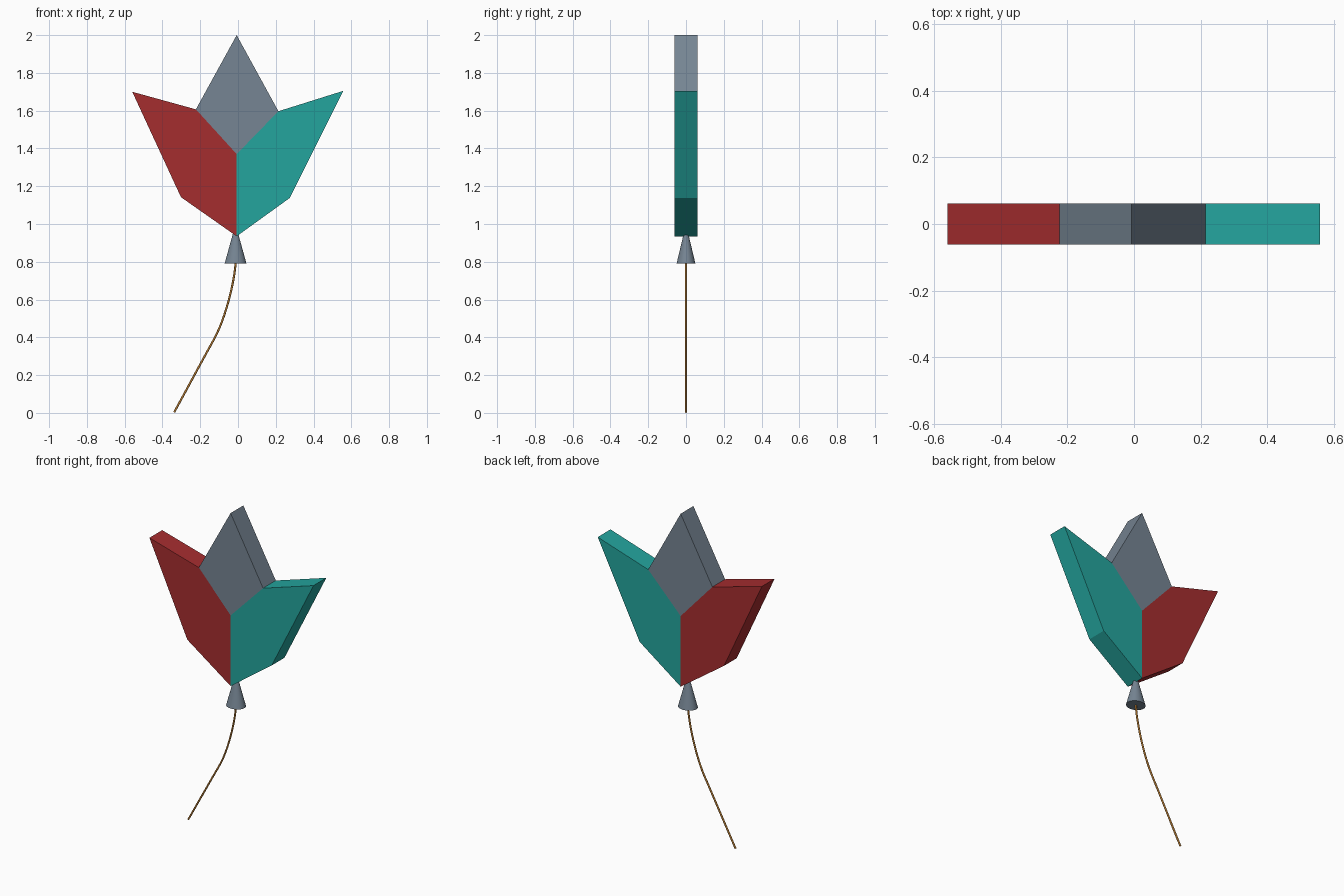
import bpy, bmesh, math
from mathutils import Vector

if "Cube" in bpy.data.objects:
    bpy.data.objects.remove(bpy.data.objects["Cube"])

HALF_DEPTH = 0.062


def material(name, srgb):
    lin = [(c / 255 / 12.92) if c < 11 else ((c / 255 + 0.055) / 1.055) ** 2.4 for c in srgb]
    m = bpy.data.materials.new(name)
    m.diffuse_color = (*lin, 1)
    m.use_nodes = True
    m.node_tree.nodes["Principled BSDF"].inputs["Base Color"].default_value = m.diffuse_color
    return m


red = material("red", (165, 45, 47))
teal = material("teal", (36, 165, 158))
grey = material("slate grey", (118, 133, 147))
brown = material("golden brown", (184, 124, 50))


def finish(name, bm, mat):
    bmesh.ops.recalc_face_normals(bm, faces=bm.faces)
    me = bpy.data.meshes.new(name)
    bm.to_mesh(me)
    bm.free()
    me.materials.append(mat)
    ob = bpy.data.objects.new(name, me)
    bpy.context.collection.objects.link(ob)
    return ob


def slab(name, outline, mat):
    """Extrude an (x, z) outline through the flower's depth."""
    bm = bmesh.new()
    face = bm.faces.new([bm.verts.new((x, -HALF_DEPTH, z)) for x, z in outline])
    ext = bmesh.ops.extrude_face_region(bm, geom=[face])
    moved = [v for v in ext["geom"] if isinstance(v, bmesh.types.BMVert)]
    bmesh.ops.translate(bm, verts=moved, vec=(0, 2 * HALF_DEPTH, 0))
    return finish(name, bm, mat)


# Petals share the corner points where they meet
base, heart = (-0.007, 0.935), (-0.007, 1.37)
left, right = (-0.223, 1.607), (0.214, 1.597)
slab("left_petal", [base, heart, left, (-0.56, 1.70), (-0.302, 1.142)], red)
slab("right_petal", [base, (0.273, 1.137), (0.558, 1.705), right, heart], teal)
slab("centre_petal", [heart, right, (-0.007, 2.0), left], grey)

# Conical knot under the petals, slightly wider in x than y
bm = bmesh.new()
bmesh.ops.create_cone(bm, cap_ends=True, segments=32, radius1=1, radius2=0.14, depth=1)
bmesh.ops.scale(bm, verts=bm.verts, vec=(0.058, 0.05, 0.18))
bmesh.ops.translate(bm, verts=bm.verts, vec=(-0.013, 0, 0.88))
knot = finish("knot_cone", bm, grey)
for p in knot.data.polygons:
    p.use_smooth = len(p.vertices) == 4

# Thin string: a curved upper part and a straight tail
cu = bpy.data.curves.new("string", "CURVE")
cu.dimensions = "3D"
cu.bevel_depth = 0.0055
cu.bevel_resolution = 2
cu.use_fill_caps = True
cu.resolution_u = 12
sp = cu.splines.new("BEZIER")
sp.bezier_points.add(2)
knots = [((-0.012, 0.80), (-0.012, 0.90), (-0.02, 0.68)),
         ((-0.127, 0.39), (-0.07, 0.493), (-0.19, 0.277)),
         ((-0.338, 0.003), (-0.27, 0.127), (-0.37, -0.055))]
for bp, (co, hl, hr) in zip(sp.bezier_points, knots):
    bp.handle_left_type = bp.handle_right_type = "FREE"
    bp.co, bp.handle_left, bp.handle_right = [Vector((x, 0, z)) for x, z in (co, hl, hr)]
string = bpy.data.objects.new("string", cu)
cu.materials.append(brown)
bpy.context.collection.objects.link(string)
